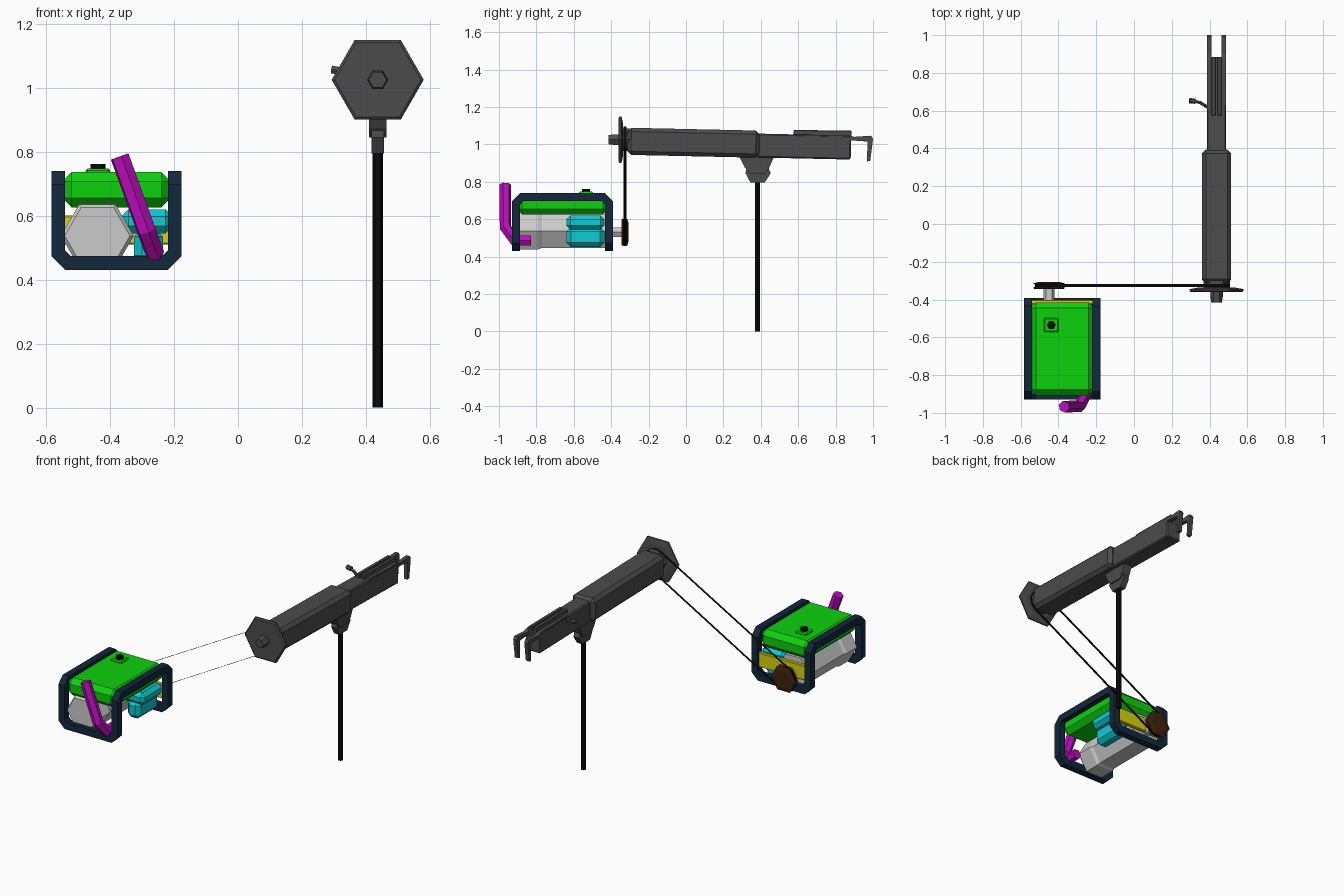
import bpy, bmesh, math
from mathutils import Vector, Matrix

if "Cube" in bpy.data.objects:
    bpy.data.objects.remove(bpy.data.objects["Cube"])


def mat(name, r, g, b):
    m = bpy.data.materials.new(name)
    m.diffuse_color = (r, g, b, 1)
    m.use_nodes = True
    m.node_tree.nodes["Principled BSDF"].inputs["Base Color"].default_value = m.diffuse_color
    return m


STEEL = mat("dark_steel", 0.07, 0.07, 0.07)
BLACK = mat("black", 0.003, 0.003, 0.003)
NAVY = mat("navy", 0.006, 0.02, 0.045)
GREEN = mat("green", 0.004, 0.64, 0.004)
GREY = mat("light_grey", 0.6, 0.6, 0.6)
CYAN = mat("cyan", 0.004, 0.6, 0.65)
PURPLE = mat("purple", 0.5, 0.004, 0.5)
YELLOW = mat("yellow", 0.72, 0.65, 0.004)
BROWN = mat("brown", 0.05, 0.016, 0.005)


def finish(name, bm, m, loc=(0, 0, 0)):
    bmesh.ops.recalc_face_normals(bm, faces=bm.faces[:])
    me = bpy.data.meshes.new(name)
    bm.to_mesh(me)
    bm.free()
    me.materials.append(m)
    ob = bpy.data.objects.new(name, me)
    ob.location = loc
    bpy.context.collection.objects.link(ob)
    return ob


def box(name, m, x, y, z, chamfer=0.0, tilt=0.0):
    """Box from (min, max) ranges with chamfered edges, tilted about x."""
    bm = bmesh.new()
    bmesh.ops.create_cube(bm, size=1)
    bmesh.ops.scale(bm, vec=(x[1] - x[0], y[1] - y[0], z[1] - z[0]), verts=bm.verts)
    if chamfer:
        bmesh.ops.bevel(bm, geom=bm.edges[:], offset=chamfer, segments=1, affect='EDGES')
    bmesh.ops.rotate(bm, matrix=Matrix.Rotation(tilt, 3, 'X'), verts=bm.verts)
    return finish(name, bm, m, (sum(x) / 2, sum(y) / 2, sum(z) / 2))


def skin(bm, rings, cap):
    n = len(rings[0])
    rows = [[bm.verts.new(p) for p in r] for r in rings]
    for a, b in zip(rows, rows[1:]):
        for i in range(n):
            j = (i + 1) % n
            bm.faces.new((a[i], a[j], b[j], b[i]))
    if cap:
        bm.faces.new(rows[0])
        bm.faces.new(rows[-1])


def turned(name, m, cx, cz, profile, n=6):
    """Polygonal part around a y axis; profile holds (y, radius)."""
    bm = bmesh.new()
    ang = [2 * math.pi * i / n for i in range(n)]
    skin(bm, [[(cx + r * math.cos(a), y, cz + r * math.sin(a)) for a in ang]
              for y, r in profile], True)
    return finish(name, bm, m)


def tube(name, m, path, r, n=6, phase=0.0, cap=True):
    """Mitred tube along a path."""
    pts = [Vector(p) for p in path]
    dirs = [(b - a).normalized() for a, b in zip(pts, pts[1:])]
    ref = Vector((0, 1, 0)) if abs(dirs[0].x) > 0.9 else Vector((1, 0, 0))
    u = (ref - dirs[0] * ref.dot(dirs[0])).normalized()
    v = dirs[0].cross(u)
    ang = [phase + 2 * math.pi * i / n for i in range(n)]
    ring = [pts[0] + r * (u * math.cos(a) + v * math.sin(a)) for a in ang]
    rings = [ring]
    for i in range(1, len(pts)):
        d = dirs[i - 1]
        normal = (d + dirs[i]).normalized() if i < len(dirs) else d
        ring = [p + d * ((pts[i] - p).dot(normal) / d.dot(normal)) for p in ring]
        rings.append(ring)
    bm = bmesh.new()
    skin(bm, rings, cap)
    return finish(name, bm, m)


def plate(name, m, x, outline):
    """Extrude a (y, z) outline between two x values."""
    bm = bmesh.new()
    skin(bm, [[(xx, y, z) for y, z in outline] for xx in x], True)
    return finish(name, bm, m)


# ---- Generator ----
# Tubular frame: one half swept, then mirrored
GX, HW = -0.38, 0.182
Y0, Y1, ZB, ZT, C = -0.908, -0.412, 0.452, 0.718, 0.03
half = [(0, Y0, ZB), (HW - C, Y0, ZB), (HW, Y0, ZB + C), (HW, Y0, ZT - C), (HW, Y0 + C, ZT),
        (HW, Y1 - C, ZT), (HW, Y1, ZT - C), (HW, Y1, ZB + C), (HW - C, Y1, ZB), (0, Y1, ZB)]
frame = tube("generator_frame", NAVY, half, 0.0215 * math.sqrt(2), 4, math.pi / 4, False)
frame.location.x = GX
frame.modifiers.new("mirror", 'MIRROR').use_axis = (True, False, False)

# Fuel tank with filler neck and cap
box("fuel_tank", GREEN, (-0.55, -0.21), (-0.907, -0.415), (0.625, 0.737), 0.03)
box("filler_neck", GREEN, (-0.477, -0.4), (-0.573, -0.497), (0.72, 0.747), 0.006)
tube("filler_cap", BLACK, [(-0.438, -0.535, 0.74), (-0.438, -0.535, 0.762)], 0.024)

# Engine body, front housing and drive shaft
turned("engine_body", GREY, -0.44, 0.537, [(-0.77, 0.105), (-0.425, 0.105)])
turned("engine_housing", GREY, -0.44, 0.537,
       [(-0.9, 0.102), (-0.888, 0.114), (-0.79, 0.114), (-0.77, 0.104)])
turned("drive_shaft", GREY, -0.45, 0.53, [(-0.43, 0.03), (-0.335, 0.03)])

# Engine side block
box("side_block_upper", CYAN, (-0.365, -0.205), (-0.64, -0.435), (0.545, 0.62), 0.022)
box("side_block_lower", CYAN, (-0.325, -0.235), (-0.64, -0.435), (0.45, 0.56), 0.025)

# Rear mounting bar
box("rear_bar", YELLOW, (-0.56, -0.2), (-0.425, -0.402), (0.51, 0.6), 0.004)

# Exhaust
tube("exhaust_pipe", PURPLE, [(-0.262, -0.83, 0.487), (-0.262, -0.915, 0.487),
                              (-0.287, -0.965, 0.555), (-0.37, -0.967, 0.785)], 0.031)

# Drive pulley
turned("drive_pulley", BROWN, -0.45, 0.53, [(-0.345, 0.075), (-0.338, 0.086), (-0.33, 0.072),
                                            (-0.322, 0.072), (-0.315, 0.086), (-0.308, 0.06)])

# ---- Belt ribbon around both pulleys ----
AX, AZ = 0.437, 1.025
slope = math.atan2(AZ - 0.53, AX + 0.45)
loop = []
for cx, cz, r, start in ((AX, AZ, 0.072, math.pi / 2), (-0.45, 0.53, 0.074, -math.pi / 2)):
    for i in range(9):
        a = slope + start - math.pi * i / 8
        loop.append((cx + r * math.cos(a), cz + r * math.sin(a)))
bm = bmesh.new()
edge = [[bm.verts.new((x, y, z)) for x, z in loop] for y in (-0.333, -0.318)]
for i in range(len(loop)):
    j = (i + 1) % len(loop)
    bm.faces.new((edge[0][i], edge[0][j], edge[1][j], edge[1][i]))
finish("drive_belt", bm, BLACK)

# ---- Belt-driven barrel ----
turned("wheel_plate", STEEL, AX, AZ, [(-0.36, 0.135), (-0.354, 0.144), (-0.345, 0.144), (-0.337, 0.1)])
turned("wheel_hub", STEEL, AX, AZ, [(-0.34, 0.07), (-0.3, 0.07)])
turned("axle_nut", STEEL, AX, AZ, [(-0.415, 0.018), (-0.415, 0.028), (-0.385, 0.033), (-0.355, 0.033)])
box("main_barrel", STEEL, (AX - 0.077, AX + 0.077), (-0.313, 0.393), (0.936, 1.081), 0.02, -0.022)
box("rear_barrel", STEEL, (AX - 0.051, AX + 0.051), (0.38, 0.882), (0.924, 1.052), 0.007, -0.022)

# Top rails, rear hooks
for s, side in ((-1, "left"), (1, "right")):
    xr = AX + s * 0.0165
    box("top_rail_" + side, STEEL, (xr - 0.011, xr + 0.011), (0.575, 0.885), (1.02, 1.075), 0.003, -0.01)
    xh = AX + s * 0.038
    plate("rear_hook_" + side, STEEL, (xh - 0.012, xh + 0.012),
          [(0.6, 1.05), (0.86, 1.05), (0.9, 1.04), (0.99, 1.046), (1.0, 1.03), (0.985, 0.912),
           (0.968, 0.908), (0.97, 1.015), (0.9, 1.02), (0.6, 1.02)])

# Side lever with knob
tube("side_lever", STEEL, [(0.395, 0.615, 1.03), (0.35, 0.643, 1.045), (0.31, 0.652, 1.054)], 0.009)
tube("lever_knob", STEEL, [(0.325, 0.65, 1.052), (0.293, 0.653, 1.057)], 0.014)

# Pivot bracket and support pole
plate("pivot_bracket", STEEL, (AX - 0.028, AX + 0.028),
      [(0.28, 0.945), (0.475, 0.945), (0.445, 0.875), (0.425, 0.845), (0.34, 0.845), (0.315, 0.875)])
plate("pivot_block", STEEL, (AX - 0.019, AX + 0.019),
      [(0.33, 0.9), (0.43, 0.9), (0.453, 0.845), (0.42, 0.795), (0.345, 0.795), (0.318, 0.845)])
tube("support_pole", BLACK, [(AX, 0.383, 0), (AX, 0.383, 0.81)], 0.016)
